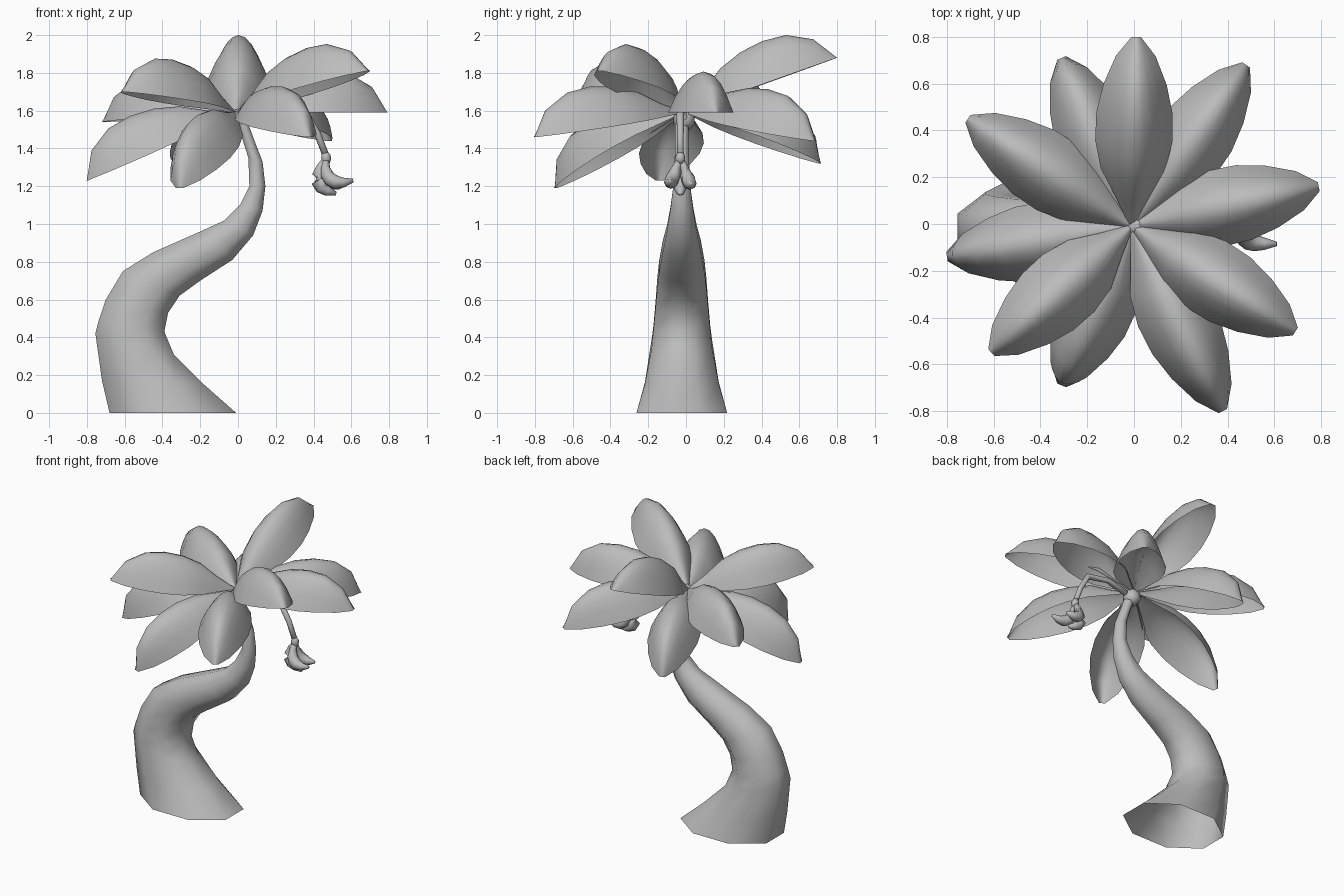
import bpy, math
from mathutils import Vector

cube = bpy.data.objects.get("Cube")
if cube:
    bpy.data.objects.remove(cube, do_unlink=True)

grey = bpy.data.materials.new("plain_grey")
grey.use_nodes = True
grey.diffuse_color = (0.5, 0.5, 0.5, 1)
grey.node_tree.nodes["Principled BSDF"].inputs["Base Color"].default_value = (0.5, 0.5, 0.5, 1)


def loft(name, rings, closed=True, caps=False):
    """Skin a list of equally long point rings."""
    n = len(rings[0])
    verts = [p for ring in rings for p in ring]
    faces = []
    for r in range(len(rings) - 1):
        for i in range(n if closed else n - 1):
            j = (i + 1) % n
            a, b = r * n, (r + 1) * n
            faces.append((a + i, a + j, b + j, b + i))
    if caps:
        faces.append(tuple(reversed(range(n))))
        faces.append(tuple(range(len(verts) - n, len(verts))))
    mesh = bpy.data.meshes.new(name)
    mesh.from_pydata(verts, [], faces)
    mesh.materials.append(grey)
    obj = bpy.data.objects.new(name, mesh)
    bpy.context.collection.objects.link(obj)
    mesh.shade_smooth()
    return obj


def tube(name, path, radii, sides=8):
    """Round tube along a path with a radius at each point."""
    path = [Vector(p) for p in path]
    rings = []
    for k, p in enumerate(path):
        along = path[min(k + 1, len(path) - 1)] - path[max(k - 1, 0)]
        turn = along.to_track_quat("Z", "Y")
        rings.append([p + turn @ Vector((math.cos(a), math.sin(a), 0)) * radii[k]
                      for a in (math.tau * i / sides for i in range(sides))])
    return loft(name, rings, caps=True)


# Trunk: left x, left z, right x, right z, half depth
trunk_sections = [
    (-0.68, 0, -0.01, 0, 0.24), (-0.72, 0.17, -0.18, 0.15, 0.195),
    (-0.755, 0.42, -0.34, 0.31, 0.16), (-0.74, 0.48, -0.39, 0.43, 0.15),
    (-0.70, 0.60, -0.37, 0.53, 0.14), (-0.61, 0.75, -0.31, 0.62, 0.13),
    (-0.45, 0.85, -0.20, 0.70, 0.12), (-0.20, 0.96, -0.03, 0.81, 0.1),
    (-0.07, 1.02, 0.08, 0.94, 0.078), (0.01, 1.10, 0.13, 1.07, 0.06),
    (0.06, 1.20, 0.145, 1.20, 0.045), (0.055, 1.35, 0.13, 1.33, 0.038),
    (0.02, 1.46, 0.08, 1.46, 0.035), (-0.02, 1.56, 0.04, 1.57, 0.035)]
flat = 1 / math.cos(math.pi / 8)      # eight sides with a flat one at each end
rings = []
for lx, lz, rx, rz, depth in trunk_sections:
    mid = Vector(((lx + rx) / 2, -0.022, (lz + rz) / 2))
    half = Vector(((rx - lx) / 2, 0, (rz - lz) / 2))
    rings.append([mid + flat * (half * math.cos(a) + Vector((0, depth * math.sin(a), 0)))
                  for a in (math.tau * (i + 0.5) / 8 for i in range(8))])
loft("trunk", rings)

# Knob where the leaves meet
tube("crown_knob", [(0.01, -0.01, z) for z in (1.5, 1.53, 1.57, 1.61)],
     [0.03, 0.055, 0.055, 0.02])

# Leaves: arched sheets, position along / half width / rise of the midrib
leaf_profile = [(0, 0.008, 0), (0.15, 0.07, 0.07), (0.3, 0.138, 0.155),
                (0.45, 0.165, 0.2), (0.6, 0.163, 0.217), (0.75, 0.135, 0.205),
                (0.9, 0.085, 0.135), (1, 0.02, 0)]
leaf_tips = {
    "back": (0.01, 0.80, 1.88), "back_left": (0.48, 0.68, 1.44),
    "back_right": (-0.31, 0.71, 1.32), "right_back": (-0.71, 0.45, 1.54),
    "left": (0.79, 0.16, 1.59), "left_front": (0.69, -0.46, 1.81),
    "front_left": (0.38, -0.80, 1.46), "front_right": (-0.31, -0.69, 1.19),
    "right_front": (-0.61, -0.55, 1.70), "right": (-0.80, -0.14, 1.23)}
root = Vector((-0.01, -0.01, 1.59))
for side, tip in leaf_tips.items():
    chord = Vector(tip) - root
    across = Vector((-chord.y, chord.x, 0)).normalized()
    up = chord.cross(across).normalized()
    rings = []
    for t, width, rise in leaf_profile:
        rings.append([root + chord * t + across * width * s + up * rise * (1 - s * s)
                      for s in (i / 4 - 1 for i in range(9))])
    loft("leaf_" + side, rings, closed=False)

# Fruit stalk and its end knob
tube("fruit_stalk", [(0, -0.01, 1.55), (0.2, -0.02, 1.61), (0.36, -0.03, 1.585),
                     (0.42, -0.03, 1.48), (0.47, -0.03, 1.35)],
     [0.02, 0.018, 0.02, 0.018, 0.018])
tube("stalk_knob", [(0.46, -0.03, 1.375), (0.465, -0.03, 1.36),
                    (0.468, -0.03, 1.34), (0.47, -0.03, 1.32)],
     [0.018, 0.025, 0.026, 0.015])

# Curved fruits hanging from the knob
start = Vector((0.467, -0.03, 1.35))
fruits = [((0.36, -0.03, 1.19), (0.52, -0.03, 1.16)),
          ((0.44, -0.09, 1.18), (0.61, -0.085, 1.23)),
          ((0.43, 0.03, 1.18), (0.58, 0.025, 1.215))]
for k, (bend, end) in enumerate(fruits):
    path = [start * (1 - t) ** 2 + Vector(bend) * 2 * t * (1 - t) + Vector(end) * t * t
            for t in (i / 6 for i in range(7))]
    tube(f"fruit_{k + 1}", path, [0.014, 0.024, 0.034, 0.038, 0.036, 0.026, 0.01])
